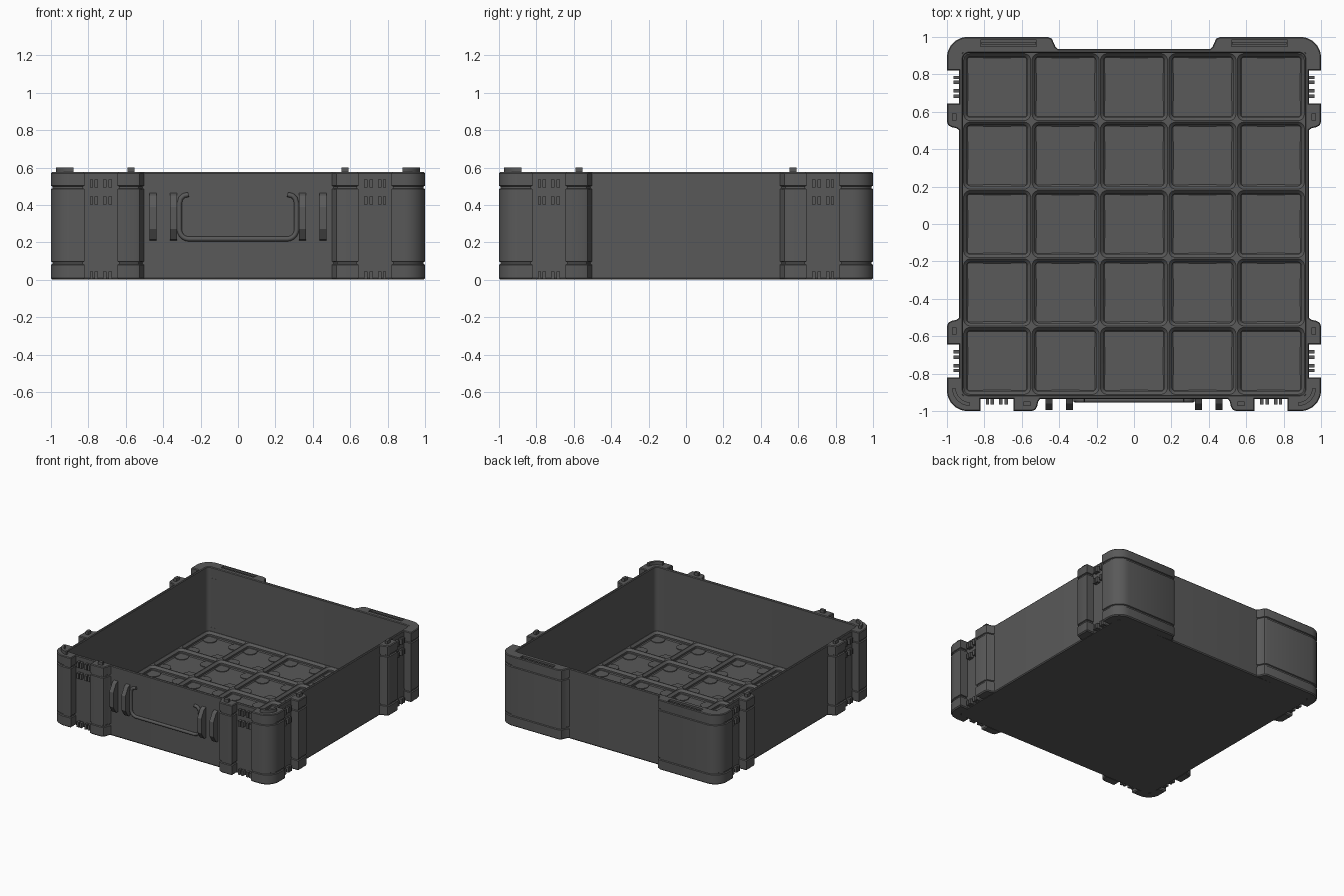
import bpy, bmesh, math
from mathutils import Vector

if "Cube" in bpy.data.objects:
    bpy.data.objects.remove(bpy.data.objects["Cube"])

H = 0.575       # rim height
W = 0.935       # outer wall half width
mat = bpy.data.materials.new("dark grey plastic")
mat.diffuse_color = (0.1, 0.1, 0.1, 1)
mat.use_nodes = True
mat.node_tree.nodes["Principled BSDF"].inputs["Base Color"].default_value = mat.diffuse_color


def finish(bm, name, smooth=True):
    bmesh.ops.remove_doubles(bm, verts=bm.verts, dist=1e-5)
    bmesh.ops.recalc_face_normals(bm, faces=bm.faces)
    me = bpy.data.meshes.new(name)
    bm.to_mesh(me)
    bm.free()
    ob = bpy.data.objects.new(name, me)
    bpy.context.collection.objects.link(ob)
    me.materials.append(mat)
    if smooth:
        bpy.ops.object.select_all(action='DESELECT')
        ob.select_set(True)
        bpy.context.view_layer.objects.active = ob
        bpy.ops.object.shade_smooth_by_angle(angle=math.radians(35))
    return ob


def arc(cx, cy, r, a0, a1, n=8):
    return [(cx + r * math.cos(math.radians(a0 + (a1 - a0) * i / n)),
             cy + r * math.sin(math.radians(a0 + (a1 - a0) * i / n))) for i in range(n + 1)]


def round_rect(h, r, n=5):
    c = h - r
    return [p for k, (sx, sy) in enumerate([(1, 1), (-1, 1), (-1, -1), (1, -1)])
            for p in arc(sx * c, sy * c, r, 90 * k, 90 * k + 90, n)]


def inset(poly, d):
    """Move a counter-clockwise outline inwards by d."""
    out = []
    for i, p in enumerate(poly):
        p = Vector(p)
        a = (p - Vector(poly[i - 1])).normalized()
        b = (Vector(poly[(i + 1) % len(poly)]) - p).normalized()
        na, nb = Vector((-a.y, a.x)), Vector((-b.y, b.x))
        out.append(tuple(p + (na + nb) * d / (1 + na.dot(nb))))
    return out


def loft(bm, rings, closed=False, caps=True):
    """Join (outline, z) rings; optionally close them into a loop."""
    vs = [[bm.verts.new((x, y, z)) for x, y in poly] for poly, z in rings]
    for a, b in zip(vs, vs[1:] + (vs[:1] if closed else [])):
        for i in range(len(a)):
            j = (i + 1) % len(a)
            bm.faces.new((a[i], a[j], b[j], b[i]))
    if caps and not closed:
        bm.faces.new(vs[0])
        bm.faces.new(vs[-1])


def box(bm, x0, x1, y0, y1, z0, z1):
    x0, x1 = sorted((x0, x1))
    y0, y1 = sorted((y0, y1))
    loft(bm, [([(x0, y0), (x1, y0), (x1, y1), (x0, y1)], z) for z in (z0, z1)])


def ccw(poly):
    s = sum(poly[i - 1][0] * p[1] - p[0] * poly[i - 1][1] for i, p in enumerate(poly))
    return poly if s > 0 else poly[::-1]


# Height and inset steps giving blocks two grooves and softened ends
BANDS = [(0, .008), (.008, 0), (.08, 0), (.084, .008), (.094, .008), (.098, 0),
         (.485, 0), (.489, .008), (.499, .008), (.503, 0), (H - .006, 0), (H, .005)]


def banded(name, poly):
    bm = bmesh.new()
    poly = ccw(poly)
    loft(bm, [(inset(poly, d), z) for z, d in BANDS])
    return finish(bm, name)


# Shell: wall ring and base plate
bm = bmesh.new()
loft(bm, [(round_rect(W - .006, .054), 0), (round_rect(W, .06), .008), (round_rect(W, .06), H - .006),
          (round_rect(W - .005, .055), H), (round_rect(.92, .04), H), (round_rect(.915, .035), H - .006),
          (round_rect(.915, .035), 0)], closed=True)
finish(bm, "wall")
bm = bmesh.new()
loft(bm, [(round_rect(.92, .04), 0), (round_rect(.92, .04), .01)])
finish(bm, "base_plate")

# Floor grid: stepped square cells with raised corner pads
PITCH = .366
bm = bmesh.new()
pads = bmesh.new()
lobe = ([(.158, .158), (.075, .158), (.075, .145)] + arc(.113, .113, .05, 155, 295, 8)
        + [(.145, .075), (.158, .075)])
for i in range(-2, 3):
    for j in range(-2, 3):
        ox, oy = i * PITCH, j * PITCH
        rings = [(.183, 0, .048), (.179, .035, .048), (.163, .022, .031),
                 (.163, .022, .017), (.156, .016, .01)]
        loft(bm, [([(x + ox, y + oy) for x, y in round_rect(h, r)], z) for h, r, z in rings], caps=False)
        for sx in (-1, 1):
            for sy in (-1, 1):
                p = [(ox + sx * x, oy + sy * y) for x, y in lobe]
                loft(pads, [(p, .009), (p, .015)])
finish(bm, "floor_grid")
finish(pads, "floor_pads", False)

# Corner blocks, latch side pads, posts and knuckles, mirrored left and right
corner = [(.82, .925), (.913, .913), (.925, .82), (1, .82)] + arc(.89, .89, .11, 0, 90) + [(.82, 1)]
back_corner = ([(.395, .925), (.913, .913), (.925, .82), (1, .82)] + arc(.89, .89, .11, 0, 90)
               + [(.46, 1), (.438, .99), (.43, .97), (.42, .948)])
side_pad = [(.645, .925), (.645, 1), (.545, 1), (.527, .992), (.518, .975), (.512, .95), (.495, .925)]
knuckles = bmesh.new()
posts = bmesh.new()
slots = bmesh.new()
bars = bmesh.new()
hinge_blocks = []
for s, side in ((-1, "left"), (1, "right")):
    banded("front_corner_" + side, [(s * x, -y) for x, y in corner])
    hinge_blocks.append(banded("back_corner_" + side, [(s * x, y) for x, y in back_corner]))
    banded("front_latch_pad_" + side, [(s * x, -y) for x, y in side_pad])
    for t, end in ((-1, "front"), (1, "back")):
        banded(f"side_latch_pad_{side}_{end}", [(s * y, t * x) for x, y in side_pad])
        box(posts, s * .948, s * .972, t * .553, t * .592, H - .01, .6)
    box(posts, s * .553, s * .592, -.948, -.972, H - .01, .6)
    # curved ridge on the front corner
    ridge = arc(.875, .875, .098, 3, 87) + arc(.875, .875, .078, 87, 3)
    ridge = [(s * x, -y) for x, y in ridge]
    loft(posts, [(ridge, H - .01), (ridge, .6)])
    # hinge slot in the back corner
    box(slots, s * .52, s * .82, .948, .985, H - .03, H + .05)
    box(bars, s * .525, s * .815, .96, .972, H - .04, H - .008)
    # latch knuckles in each recess
    for u in (.783, .757, .712, .684):
        for z0, z1 in ((.004, .045), (.402, .445), (.492, .537)):
            box(knuckles, s * (u - .009), s * (u + .009), -.925, -.965, z0, z1)
            for t in (-1, 1):
                box(knuckles, s * .925, s * .965, t * (u - .009), t * (u + .009), z0, z1)
finish(posts, "stacking_posts")
finish(knuckles, "latch_knuckles", False)
finish(bars, "hinge_bars", False)
cutter = finish(slots, "hinge_slot_cutter", False)
cutter.hide_render = True
cutter.hide_viewport = True
for ob in hinge_blocks:
    m = ob.modifiers.new("slot", 'BOOLEAN')
    m.operation = 'DIFFERENCE'
    m.object = cutter

# Handle brackets: chamfered fins on the front
bm = bmesh.new()
fin = [(-.925, .208), (-.96, .215), (-.995, .27), (-.995, .39), (-.96, .45), (-.925, .468)]
for s in (-1, 1):
    for c in (.345, .455):
        ends = [[bm.verts.new((s * c + dx, y, z)) for y, z in fin] for dx in (-.018, .018)]
        bm.faces.new(ends[0])
        bm.faces.new(ends[1])
        for i in range(len(fin)):
            j = (i + 1) % len(fin)
            bm.faces.new((ends[0][i], ends[0][j], ends[1][j], ends[1][i]))
finish(bm, "handle_brackets", False)

# Carry handle: bent rod folded against the front
half = [(-.265, .455), (-.29, .45), (-.306, .435), (-.313, .41), (-.313, .27)]
half += arc(-.263, .268, .05, 180, 270, 6)
path = half + [(-x, z) for x, z in reversed(half)]
cu = bpy.data.curves.new("handle", 'CURVE')
cu.dimensions = '3D'
cu.bevel_depth = .013
cu.bevel_resolution = 2
cu.use_fill_caps = True
sp = cu.splines.new('POLY')
sp.points.add(len(path) - 1)
for pt, (x, z) in zip(sp.points, path):
    pt.co = (x, -.942, z, 1)
cu.materials.append(mat)
bpy.context.collection.objects.link(bpy.data.objects.new("handle", cu))
